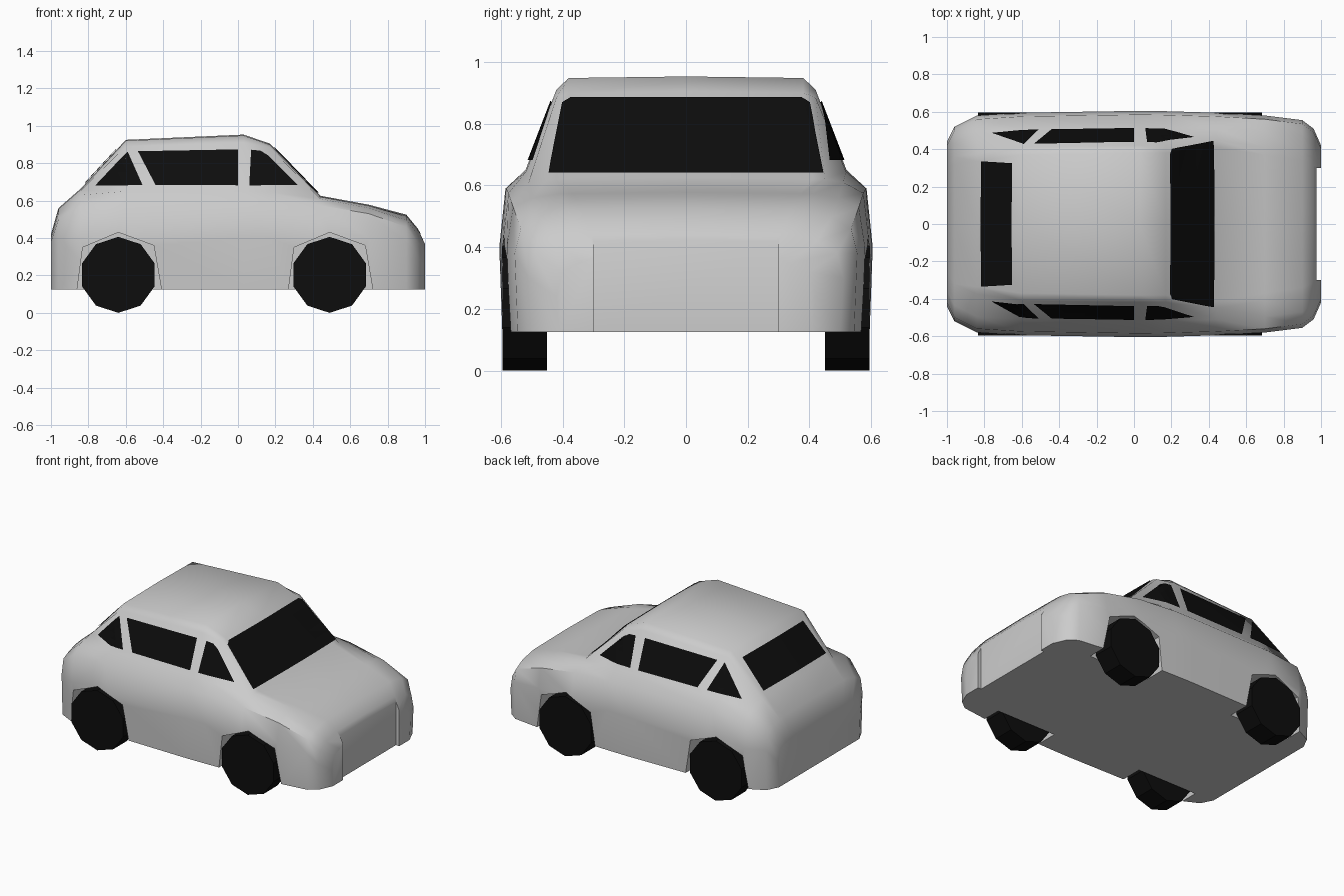
import bpy, bmesh, math
from mathutils import Vector
from mathutils.bvhtree import BVHTree

if "Cube" in bpy.data.objects:
    bpy.data.objects.remove(bpy.data.objects["Cube"])

black = bpy.data.materials.new("black")
black.diffuse_color = (0.004, 0.004, 0.004, 1)
black.use_nodes = True
black.node_tree.nodes["Principled BSDF"].inputs["Base Color"].default_value = black.diffuse_color


def to_object(bm, name, mat=None):
    me = bpy.data.meshes.new(name)
    bm.to_mesh(me)
    bm.free()
    ob = bpy.data.objects.new(name, me)
    bpy.context.collection.objects.link(ob)
    if mat:
        me.materials.append(mat)
    return ob


def prism(name, pts, y0, y1):
    """Extrude an x-z outline from y0 to y1."""
    bm = bmesh.new()
    f = bm.faces.new([bm.verts.new((x, y0, z)) for x, z in pts])
    r = bmesh.ops.extrude_face_region(bm, geom=[f])
    for v in r["geom"]:
        if isinstance(v, bmesh.types.BMVert):
            v.co.y = y1
    bmesh.ops.recalc_face_normals(bm, faces=bm.faces)
    return to_object(bm, name)


def activate(ob):
    bpy.ops.object.select_all(action='DESELECT')
    ob.select_set(True)
    bpy.context.view_layer.objects.active = ob


# Body: cross-sections lofted along the car
# x, half width, shoulder z, belt z, rail half width, rail z, top z
stations = [
    (-1.00, .44, .38, .40, .30, .41, .42),
    (-0.96, .52, .50, .53, .36, .55, .56),
    (-0.84, .58, .575, .63, .375, .655, .665),
    (-0.60, .595, .59, .65, .41, .89, .925),
    (0.03, .605, .59, .65, .42, .91, .953),
    (0.17, .603, .59, .645, .42, .885, .905),
    (0.44, .595, .575, .61, .45, .62, .626),
    (0.70, .58, .53, .56, .41, .573, .578),
    (0.90, .555, .46, .495, .38, .515, .525),
    (0.96, .51, .38, .42, .35, .44, .452),
    (1.00, .42, .32, .35, .29, .37, .385),
]
bm = bmesh.new()
rings = []
for x, w, zs, zb, wr, zr, zt in stations:
    half = [(w - .01, .125), (w, min(.4, zs - .08)), (w - .02, zs),
            (w - .085, zb), (wr, zr), (wr - .04, zt - .005)]
    loop = half + [(0, zt)] + [(-y, z) for y, z in reversed(half)]
    rings.append([bm.verts.new((x, y, z)) for y, z in loop])
n = len(rings[0])
for a, b in zip(rings, rings[1:]):
    for i in range(n):
        j = (i + 1) % n
        bm.faces.new((a[i], a[j], b[j], b[i]))
bm.faces.new(rings[0])
bm.faces.new(rings[-1])
bmesh.ops.recalc_face_normals(bm, faces=bm.faces)
body = to_object(bm, "car_body")

# Wheel arches and the recess between the front bumper tips
arch = [(-.22, -.1), (-.19, .35), (0, .43), (.19, .36), (.235, -.1)]
arch[0], arch[-1] = (-.25, -.1), (.27, -.1)
wheel_x = (-.64, .49)
cutters = [prism("nose_cutter", [(.975, 0), (1.1, 0), (1.1, .6), (.975, .6)], -.3, .3)]
for cx in wheel_x:
    for s in (-1, 1):
        cutters.append(prism("arch_cutter", [(cx + x, z) for x, z in arch], s * .44, s * .75))
activate(body)
for c in cutters:
    c.hide_render = True
    m = body.modifiers.new("cut", 'BOOLEAN')
    m.operation = 'DIFFERENCE'
    m.solver = 'EXACT'
    m.object = c
    bpy.ops.object.modifier_apply(modifier=m.name)
for c in cutters:
    bpy.data.objects.remove(c)
bpy.ops.object.shade_smooth_by_angle(angle=math.radians(50))

# Windows: outlines projected onto the body
tree = BVHTree.FromObject(body, bpy.context.evaluated_depsgraph_get())


def window(name, pts, direction):
    d = Vector(direction)
    bm = bmesh.new()
    for a, z in pts:
        bm.verts.new((-2 * d.x, a, z) if d.x else (a, -2 * d.y, z))
    bm.faces.new(bm.verts[:])
    bmesh.ops.triangulate(bm, faces=bm.faces[:])
    bmesh.ops.subdivide_edges(bm, edges=bm.edges[:], cuts=4, use_grid_fill=True)
    for v in bm.verts:
        hit, nor, _, _ = tree.ray_cast(v.co, d)
        if hit:
            v.co = hit + nor * (-.006 if nor.dot(d) > 0 else .006)
    bm.normal_update()
    for f in bm.faces:
        if f.normal.dot(d) > 0:
            f.normal_flip()
    to_object(bm, name, black)


side_windows = {
    "front_quarter_window": [(.06, .68), (.32, .68), (.16, .84), (.12, .865), (.07, .87)],
    "door_window": [(-.44, .68), (0, .68), (0, .872), (-.535, .862)],
    "rear_quarter_window": [(-.76, .68), (-.51, .68), (-.59, .86)],
}
for name, pts in side_windows.items():
    for s in (-1, 1):
        window(name, pts, (0, -s, 0))
window("windshield", [(-.445, .638), (.445, .638), (.40, .865), (.375, .882),
                      (-.375, .882), (-.40, .865)], (-1, 0, 0))
window("rear_window", [(-.335, .69), (.335, .69), (.325, .87), (-.325, .87)], (1, 0, 0))

# Wheels: ten-sided drums standing on the ground
R = .203
decagon = [(R * math.sin(math.tau * i / 10), R * math.cos(math.tau * i / 10)) for i in range(10)]
for cx in wheel_x:
    for s in (-1, 1):
        w = prism("wheel", [(cx + x, R + z) for x, z in decagon], s * .45, s * .595)
        w.data.materials.append(black)
